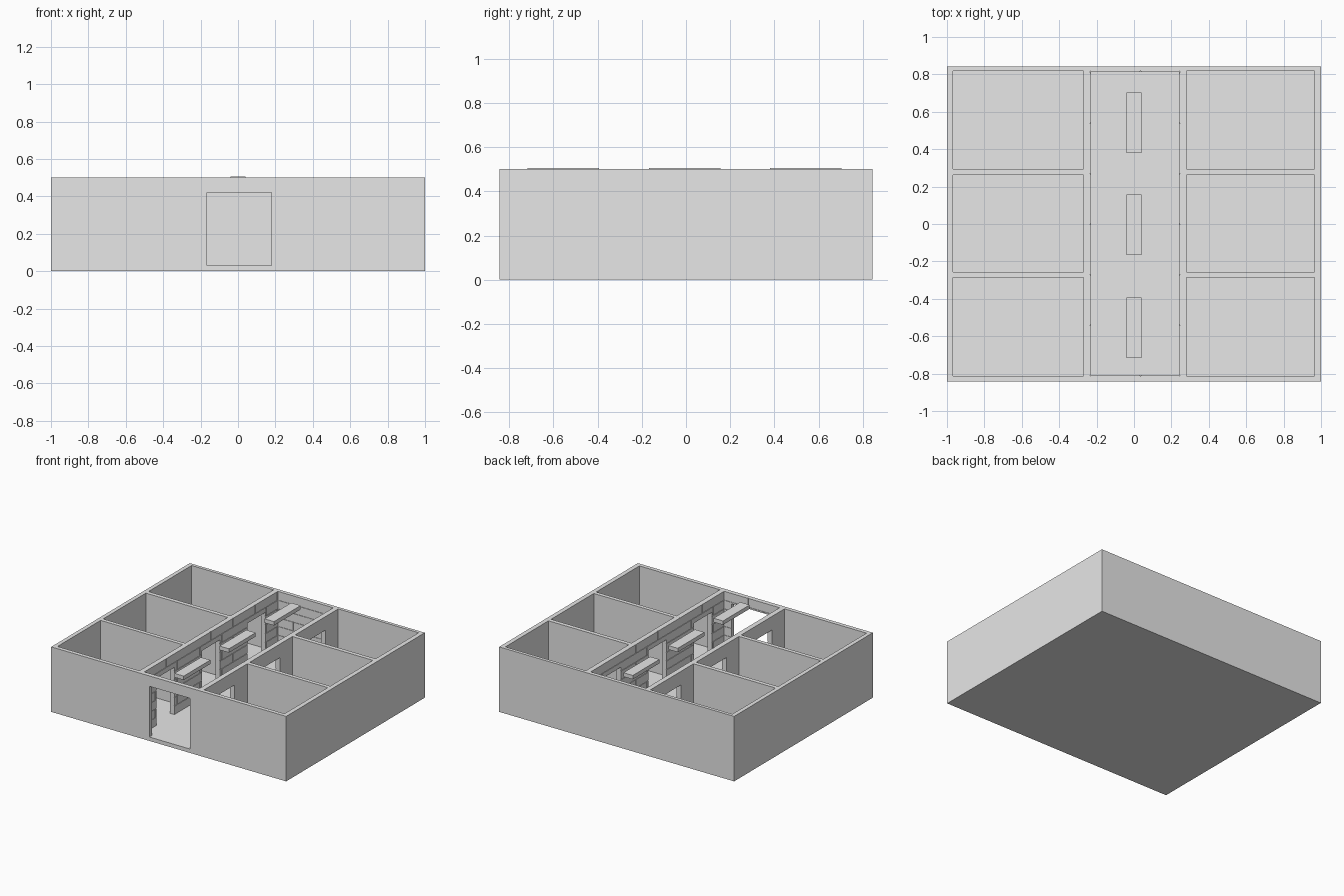
import bpy
import bmesh

cube = bpy.data.objects.get("Cube")
if cube:
    bpy.data.objects.remove(cube, do_unlink=True)

grey = bpy.data.materials.new("plain grey")
grey.use_nodes = True
GREY = (0.8, 0.8, 0.8, 1)
grey.diffuse_color = GREY
grey.node_tree.nodes["Principled BSDF"].inputs["Base Color"].default_value = GREY


def boxes(name, spans):
    """One object made of boxes, each given as (x0, x1, y0, y1, z0, z1)."""
    bm = bmesh.new()
    for x0, x1, y0, y1, z0, z1 in spans:
        made = bmesh.ops.create_cube(bm, size=1)["verts"]
        for v in made:
            v.co = (x1 if v.co.x > 0 else x0,
                    y1 if v.co.y > 0 else y0,
                    z1 if v.co.z > 0 else z0)
    mesh = bpy.data.meshes.new(name)
    bm.to_mesh(mesh)
    bm.free()
    mesh.materials.append(grey)
    obj = bpy.data.objects.new(name, mesh)
    bpy.context.collection.objects.link(obj)
    return obj


def carve(target, cutter):
    """Subtract the cutter from the target, then discard it."""
    cutter.hide_render = True
    mod = target.modifiers.new("carve", 'BOOLEAN')
    mod.operation = 'DIFFERENCE'
    mod.solver = 'EXACT'
    mod.object = cutter
    bpy.context.view_layer.objects.active = target
    bpy.ops.object.modifier_apply(modifier=mod.name)
    bpy.data.objects.remove(cutter, do_unlink=True)


# Main plan measurements
TOP, FLOOR = 0.5, 0.03
HALL_X = (-0.235, 0.245)
HALL_Y = (-0.812, 0.818)
ROOM_X = [(-0.968, -0.27), (0.28, 0.965)]
ROOM_Y = [(-0.812, -0.287), (-0.257, 0.262), (0.294, 0.818)]
DOOR_TOP, DOOR_HALF = 0.395, 0.11
ENTRY = (-0.165, 0.18)
ENTRY_TOP = 0.42
door_spans = [((a + b) / 2 - DOOR_HALF, (a + b) / 2 + DOOR_HALF) for a, b in ROOM_Y]

# Building shell: a solid block with rooms, hall and doorways carved out
shell = boxes("building_shell", [(-1, 1, -0.843, 0.843, 0, TOP)])
rooms = [(*x, *y, FLOOR, 0.6) for x in ROOM_X for y in ROOM_Y]
rooms.append((*HALL_X, *HALL_Y, FLOOR, 0.6))
carve(shell, boxes("room_cutter", rooms))
doors = [(*x, *y, FLOOR, DOOR_TOP)
         for x in ((-0.29, -0.22), (0.23, 0.3)) for y in door_spans]
doors.append((*ENTRY, -0.9, -0.8, FLOOR, ENTRY_TOP))
carve(shell, boxes("doorway_cutter", doors))

# Hall cladding: staggered blocks around the doorways
ROWS, LENGTH, GAP, DEPTH = 7, 0.27, 0.002, 0.004
ROW = (TOP - FLOOR) / ROWS


def block_pieces(start, end, openings, door_top):
    """Running-bond block rectangles (along0, along1, z0, z1), split at openings."""
    pieces = []
    for r in range(ROWS):
        z0 = FLOOR + r * ROW + GAP
        z1 = FLOOR + (r + 1) * ROW - (GAP if r < ROWS - 1 else 0)
        a = start - (LENGTH / 2 if r % 2 else 0)
        while a < end:
            lo, hi = max(a, start) + GAP, min(a + LENGTH, end) - GAP
            cuts = [(o0, o1) for o0, o1 in openings if o0 < hi and o1 > lo]
            # bands below and above the door head
            split = min(max(door_top, z0), z1)
            if not cuts or split <= z0:
                pieces.append((lo, hi, z0, z1))
            else:
                if z1 > split:
                    pieces.append((lo, hi, split, z1))
                left = lo
                for o0, o1 in cuts:
                    pieces.append((left, o0, z0, split))
                    left = o1
                pieces.append((left, hi, z0, split))
            a += LENGTH
    return [p for p in pieces if p[1] - p[0] > 0.004 and p[3] - p[2] > 0.002]


side = block_pieces(*HALL_Y, door_spans, DOOR_TOP)
front = block_pieces(*HALL_X, [ENTRY], ENTRY_TOP)
back = block_pieces(*HALL_X, [], TOP)
boxes("right_hall_blocks", [(HALL_X[0], HALL_X[0] + DEPTH, *p) for p in side])
boxes("left_hall_blocks", [(HALL_X[1] - DEPTH, HALL_X[1], *p) for p in side])
boxes("front_hall_blocks", [(a, b, HALL_Y[0], HALL_Y[0] + DEPTH, c, d) for a, b, c, d in front])
boxes("back_hall_blocks", [(a, b, HALL_Y[1] - DEPTH, HALL_Y[1], c, d) for a, b, c, d in back])

# Ceiling lights hanging along the hall
for label, y in (("front", -0.555), ("middle", -0.005), ("back", 0.542)):
    boxes(label + "_ceiling_light", [(-0.04, 0.04, y - 0.162, y + 0.162, 0.475, 0.505)])
